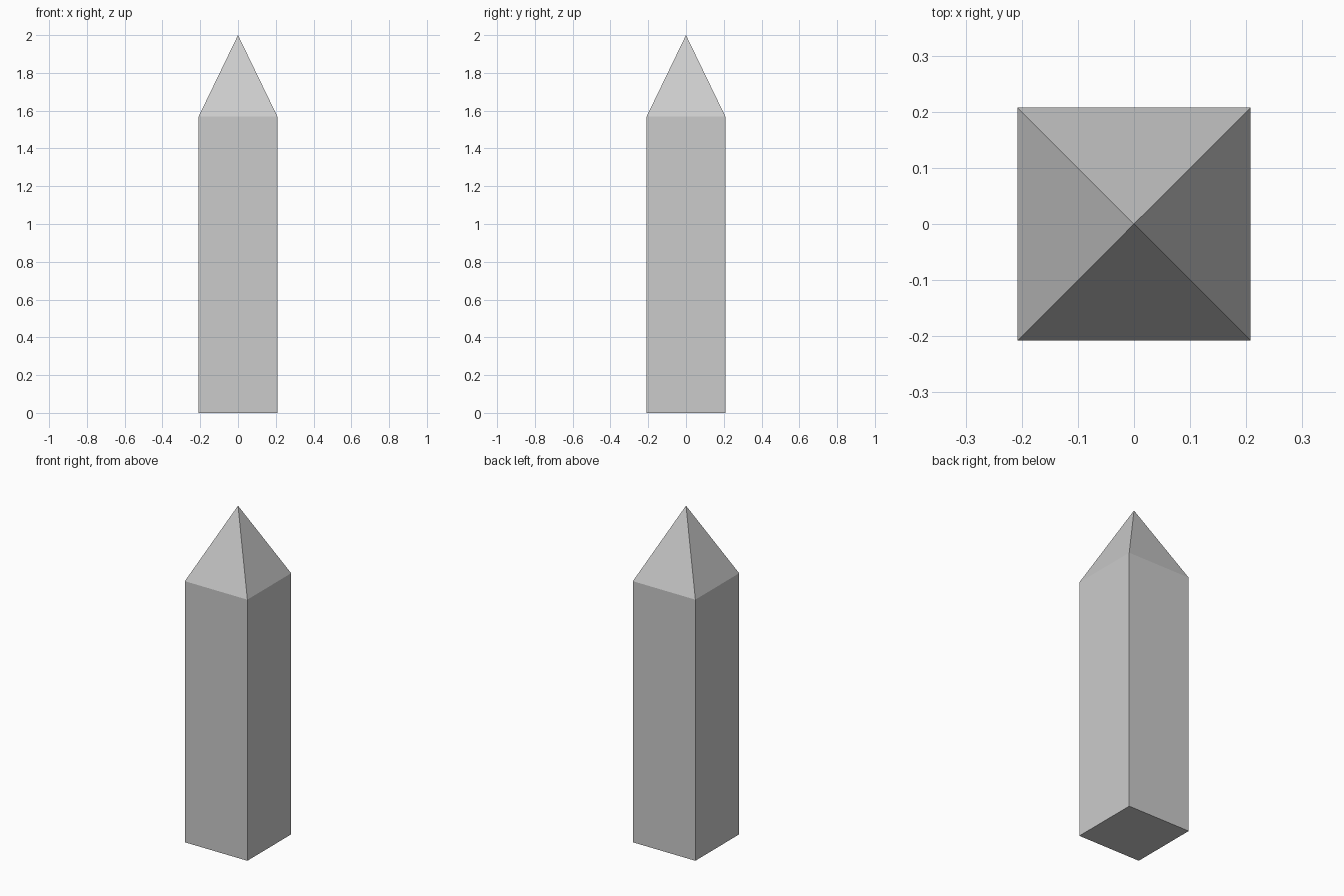
import bpy, bmesh

if "Cube" in bpy.data.objects:
    bpy.data.objects.remove(bpy.data.objects["Cube"])

HALF, SHOULDER, TIP = 0.208, 1.57, 2.0

# Square post whose top face is drawn up into a pyramid point
bm = bmesh.new()
base = [bm.verts.new((x * HALF, y * HALF, 0)) for x, y in ((-1, -1), (1, -1), (1, 1), (-1, 1))]
shoulder = [bm.verts.new((v.co.x, v.co.y, SHOULDER)) for v in base]
tip = bm.verts.new((0, 0, TIP))
bm.faces.new(base[::-1])
for i in range(4):
    j = (i + 1) % 4
    bm.faces.new((base[i], base[j], shoulder[j], shoulder[i]))
    bm.faces.new((shoulder[i], shoulder[j], tip))

mesh = bpy.data.meshes.new("pointed_post")
bm.to_mesh(mesh)
bm.free()
bpy.context.collection.objects.link(bpy.data.objects.new("pointed_post", mesh))
